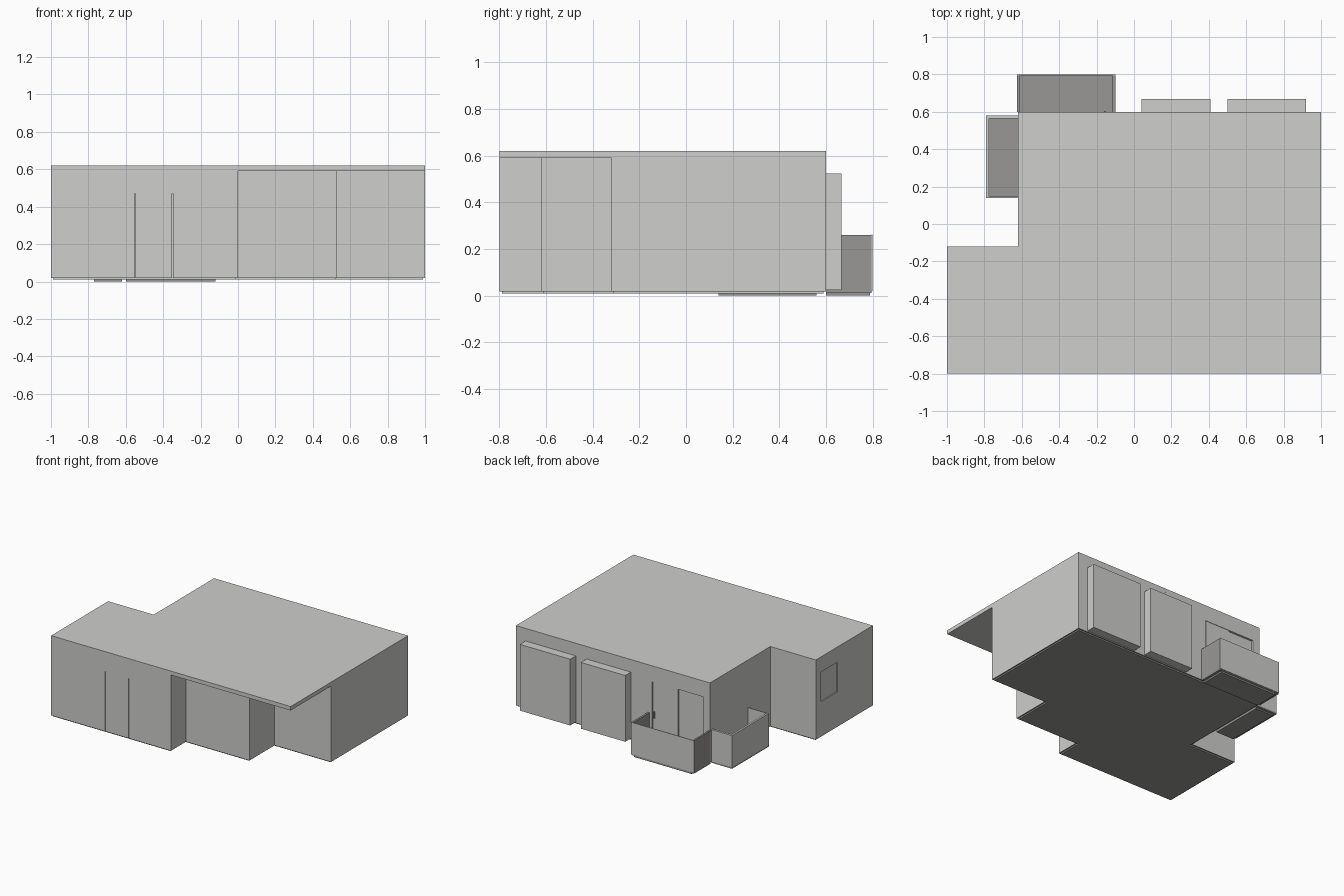
import bpy
import bmesh

cube = bpy.data.objects.get("Cube")
if cube:
    bpy.data.objects.remove(cube, do_unlink=True)


def material(name, color):
    mat = bpy.data.materials.new(name)
    mat.use_nodes = True
    mat.diffuse_color = (*color, 1)
    mat.node_tree.nodes["Principled BSDF"].inputs["Base Color"].default_value = (*color, 1)
    return mat


LIGHT = material("light plaster", (0.62, 0.62, 0.605))
DARK = material("dark concrete", (0.32, 0.31, 0.30))


def finish(name, bm, *mats):
    bmesh.ops.recalc_face_normals(bm, faces=bm.faces)
    mesh = bpy.data.meshes.new(name)
    bm.to_mesh(mesh)
    bm.free()
    for mat in mats:
        mesh.materials.append(mat)
    obj = bpy.data.objects.new(name, mesh)
    bpy.context.collection.objects.link(obj)
    return obj


def prism(name, outline, z0, z1, mat, inset=0):
    """Raise an outline into a solid, optionally shrunk inwards."""
    bm = bmesh.new()
    face = bm.faces.new([bm.verts.new((x, y, z0)) for x, y in outline])
    if inset:
        bm.normal_update()
        ring = bmesh.ops.inset_region(bm, faces=[face], thickness=inset,
                                      use_boundary=True, use_even_offset=True)
        bmesh.ops.delete(bm, geom=ring["faces"], context="FACES")
    top = bmesh.ops.extrude_face_region(bm, geom=bm.faces[:], use_keep_orig=True)["geom"]
    bmesh.ops.translate(bm, vec=(0, 0, z1 - z0),
                        verts=[v for v in top if isinstance(v, bmesh.types.BMVert)])
    return finish(name, bm, mat)


def box(name, x, y, z, mat):
    corners = [(x[0], y[0]), (x[1], y[0]), (x[1], y[1]), (x[0], y[1])]
    return prism(name, corners, *z, mat)


def recess(target, name, x, y, z):
    """Cut a shallow opening with a hidden helper box."""
    cutter = box(name + "_cutter", x, y, z, LIGHT)
    cutter.hide_render = True
    cutter.hide_set(True)
    cutter.display_type = "WIRE"
    mod = target.modifiers.new(name, "BOOLEAN")
    mod.operation = "DIFFERENCE"
    mod.solver = "EXACT"
    mod.object = cutter
    bpy.context.view_layer.objects.active = target
    bpy.ops.object.modifier_apply(modifier=mod.name)
    bpy.data.objects.remove(cutter, do_unlink=True)


# Main volume: stepped front walls under a straight roof edge
rear = [(1, 0.6), (-0.62, 0.6), (-0.62, -0.12), (-1, -0.12)]
steps = [(-1, -0.8), (0, -0.8), (0, -0.62), (0.53, -0.62), (0.53, -0.32), (1, -0.32)]
walls = prism("walls", steps + rear, 0.02, 0.59, LIGHT)
prism("roof", [(-1, -0.8), (1, -0.8)] + rear, 0.59, 0.62, LIGHT)

# Floor slab: light edge, dark underside
floor = prism("floor_slab", steps + rear, 0.01, 0.02, LIGHT, inset=0.01)
floor.data.materials.append(DARK)
for poly in floor.data.polygons:
    poly.material_index = int(poly.normal.z < -0.5)
prism("wall_underside", steps + rear, 0.018, 0.02, DARK)

# Front door: two thin joints either side of the leaf
for i, x in enumerate((-0.55, -0.35)):
    recess(walls, f"front_door_joint_{i}", (x - 0.002, x + 0.002), (-0.9, -0.79), (0.01, 0.47))

# Sliding balcony door: open recess with one closed leaf
recess(walls, "balcony_opening", (-0.56, -0.137), (0.585, 0.7), (0.03, 0.5))
box("sliding_leaf_inner", (-0.35, -0.142), (0.58, 0.597), (0.03, 0.5), LIGHT)
box("sliding_leaf_outer", (-0.555, -0.355), (0.58, 0.591), (0.03, 0.495), LIGHT)
box("door_handle", (-0.16, -0.152), (0.597, 0.605), (0.23, 0.28), DARK)

# Side window set slightly into the wall
recess(walls, "side_window", (-1.1, -0.992), (-0.38, -0.18), (0.28, 0.505))

# Shallow bays on the back wall
for name, x in (("left_bay", (0.5, 0.92)), ("centre_bay", (0.04, 0.41))):
    box(name, x, (0.6, 0.667), (0.025, 0.525), LIGHT)

# Back balcony
box("back_balcony_base", (-0.6, -0.12), (0.6, 0.79), (0, 0.012), DARK)
box("back_balcony_floor", (-0.625, -0.1), (0.6, 0.795), (0.012, 0.022), DARK)
box("back_balcony_panel", (-0.625, -0.1), (0.795, 0.8), (0.02, 0.262), LIGHT)
for name, x in (("right", (-0.625, -0.612)), ("left", (-0.115, -0.1))):
    box(f"back_balcony_{name}_side", x, (0.6, 0.795), (0.02, 0.26), DARK)

# Side balcony
box("side_balcony_base", (-0.77, -0.62), (0.14, 0.56), (0, 0.01), DARK)
box("side_balcony_floor", (-0.79, -0.62), (0.14, 0.58), (0.01, 0.022), DARK)
box("side_balcony_panel", (-0.79, -0.775), (0.14, 0.58), (0.02, 0.26), LIGHT)
box("side_balcony_back_end", (-0.775, -0.62), (0.563, 0.58), (0.02, 0.26), LIGHT)
box("side_balcony_front_end", (-0.775, -0.62), (0.14, 0.146), (0.02, 0.26), LIGHT)
